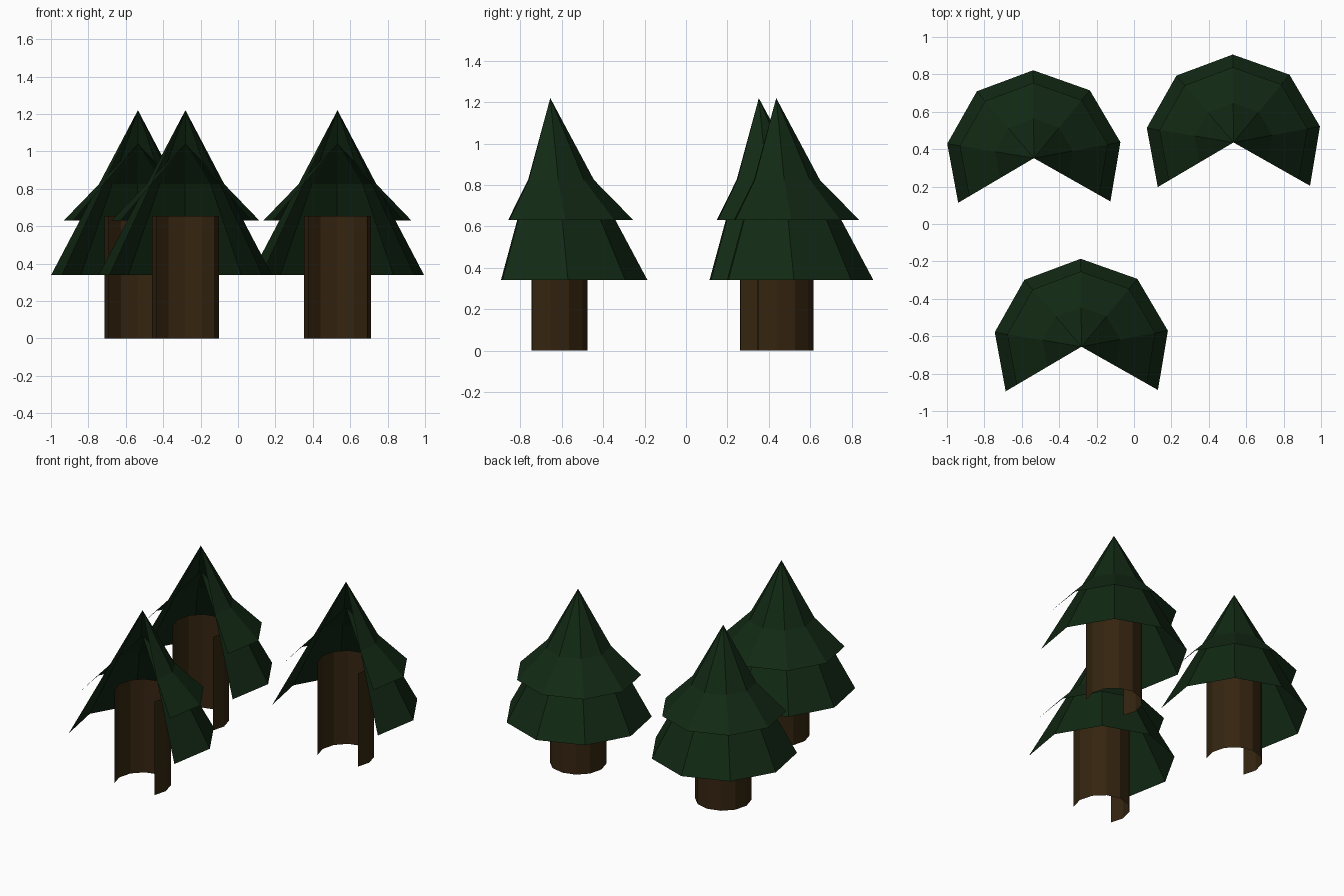
import bpy, math

if "Cube" in bpy.data.objects:
    bpy.data.objects.remove(bpy.data.objects["Cube"])


def material(name, rgb):
    m = bpy.data.materials.new(name)
    m.diffuse_color = (*rgb, 1.0)
    m.use_nodes = True
    m.node_tree.nodes["Principled BSDF"].inputs["Base Color"].default_value = m.diffuse_color
    return m


GREEN = material("pine green", (0.006, 0.022, 0.007))
BROWN = material("bark brown", (0.035, 0.018, 0.005))

START, SWEEP = -29.5, 240  # every shell is open towards the front


def ring(radius, z, steps):
    angles = [math.radians(START + SWEEP * i / steps) for i in range(steps + 1)]
    return [(radius * math.cos(a), radius * math.sin(a), z) for a in angles]


def add_object(name, verts, faces, mat, place):
    mesh = bpy.data.meshes.new(name)
    mesh.from_pydata(verts, [], faces)
    mesh.materials.append(mat)
    obj = bpy.data.objects.new(name, mesh)
    obj.location = (*place, 0)
    bpy.context.collection.objects.link(obj)
    return obj


def open_cone(name, radius, z0, z1, place):
    steps = 6
    verts = ring(radius, z0, steps) + [(0, 0, z1)]
    faces = [(i, i + 1, steps + 1) for i in range(steps)]
    add_object(name, verts, faces, GREEN, place)


def open_trunk(name, radius, z0, z1, place):
    steps = 8
    n = steps + 1
    verts = ring(radius, z0, steps) + ring(radius, z1, steps)
    faces = [(i, i + 1, n + i + 1, n + i) for i in range(steps)]
    add_object(name, verts, faces, BROWN, place)


# three identical trees
for label, place in (("left", (-0.535, 0.352)),
                     ("right", (0.532, 0.436)),
                     ("front", (-0.281, -0.656))):
    open_trunk(label + "_trunk", 0.18, 0.0, 0.655, place)
    open_cone(label + "_tall_foliage", 0.47, 0.34, 1.22, place)
    open_cone(label + "_upper_skirt", 0.402, 0.63, 1.04, place)
